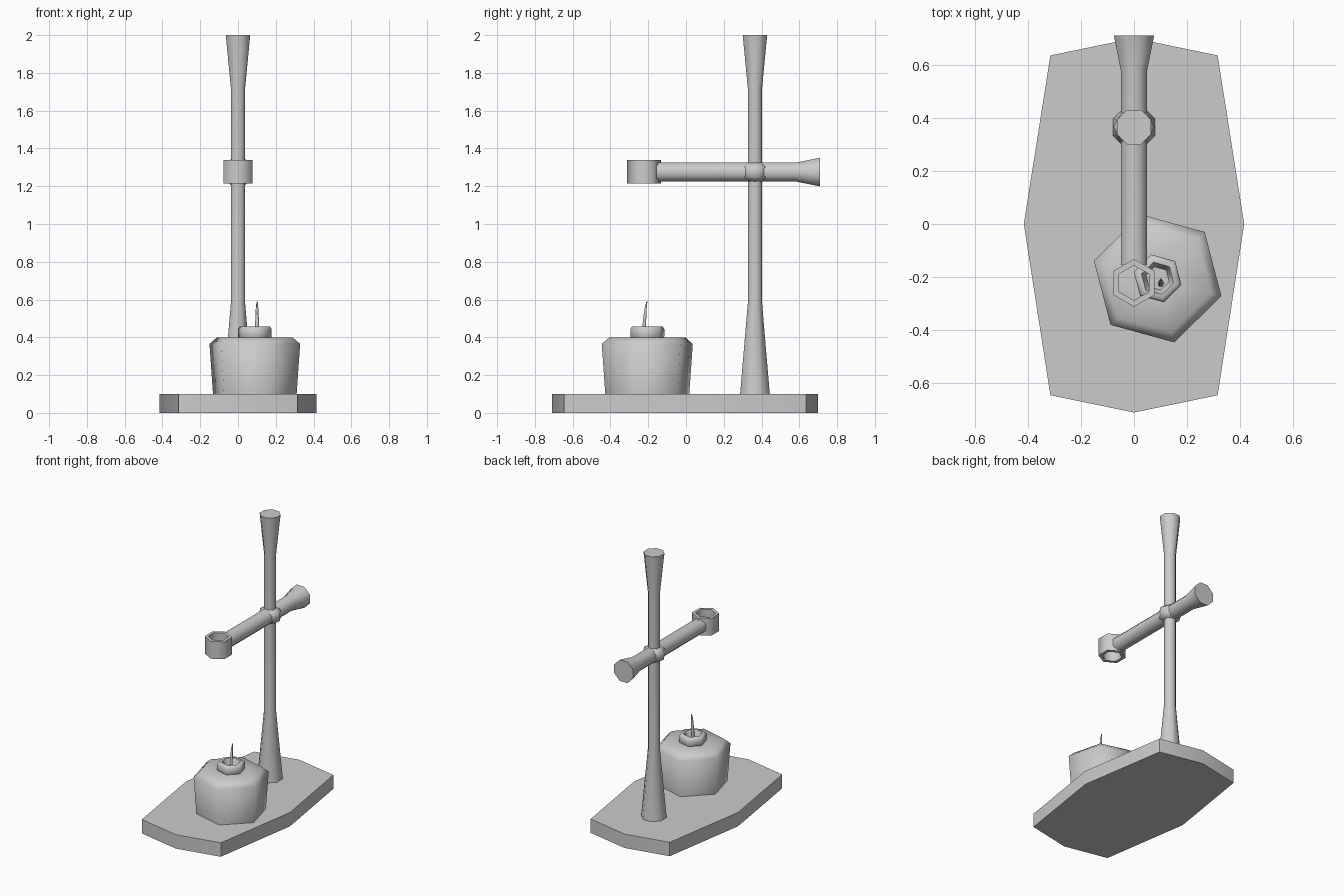
import bpy
import bmesh
import math
from mathutils import Matrix, Vector

if "Cube" in bpy.data.objects:
    bpy.data.objects.remove(bpy.data.objects["Cube"])


def finish(name, bm, matrix=Matrix(), angle=50):
    bmesh.ops.recalc_face_normals(bm, faces=bm.faces)
    bm.transform(matrix)
    mesh = bpy.data.meshes.new(name)
    bm.to_mesh(mesh)
    bm.free()
    obj = bpy.data.objects.new(name, mesh)
    bpy.context.collection.objects.link(obj)
    bpy.ops.object.select_all(action='DESELECT')
    obj.select_set(True)
    bpy.context.view_layer.objects.active = obj
    bpy.ops.object.shade_smooth_by_angle(angle=math.radians(angle))
    return obj


def lathe(name, profile, sides, start=0, matrix=Matrix(), path=None, loop=False, angle=50):
    """Low-poly turned solid from (radius, height) pairs; loop makes a tube."""
    bm = bmesh.new()
    rings = []
    for k, (r, z) in enumerate(profile):
        ox, oy = path[k] if path else (0, 0)
        rings.append([bm.verts.new((ox + r * math.cos(a), oy + r * math.sin(a), z))
                      for a in (math.radians(start) + math.tau * i / sides
                                for i in range(sides))])
    pairs = list(zip(rings, rings[1:]))
    if loop:
        pairs.append((rings[-1], rings[0]))
    else:
        bm.faces.new(rings[0])
        bm.faces.new(rings[-1])
    for a, b in pairs:
        for i in range(sides):
            j = (i + 1) % sides
            bm.faces.new((a[i], a[j], b[j], b[i]))
    return finish(name, bm, matrix, angle)


POLE_Y, ARM_Z = 0.365, 1.275
at_pole = Matrix.Translation((0, POLE_Y, 0))

# Long eight-sided base slab
outline = [(0, -0.71), (0.315, -0.645), (0.415, 0), (0.315, 0.635),
           (0, 0.70), (-0.315, 0.635), (-0.415, 0), (-0.315, -0.645)]
bm = bmesh.new()
slab = bm.faces.new([bm.verts.new((x, y, 0)) for x, y in outline])
top = bmesh.ops.extrude_face_region(bm, geom=[slab])
bmesh.ops.translate(bm, vec=Vector((0, 0, 0.1)),
                    verts=[v for v in top['geom'] if isinstance(v, bmesh.types.BMVert)])
finish("base", bm)

# Upright pole, flared at both ends
lathe("pole", [(0.086, 0.09), (0.041, 0.58), (0.041, 1.72), (0.07, 2.0)], 8, 22.5, at_pole)

# Faceted knot where arm and pole cross
lathe("crossing_knot", [(0.042, 1.225), (0.078, 1.25), (0.078, 1.30), (0.042, 1.325)],
      6, 0, at_pole, angle=65)

# Horizontal arm along y with a flared back end
along_y = Matrix.Translation((0, 0, ARM_Z)) @ Matrix.Rotation(math.radians(-90), 4, 'X')
lathe("arm", [(0.054, -0.155), (0.054, 0.58), (0.082, 0.71)], 8, 22.5, along_y)

# Hexagonal ring at the front of the arm
lathe("ring", [(0.09, 1.215), (0.09, 1.34), (0.066, 1.34), (0.066, 1.215)], 6, 30,
      Matrix.Translation((0, -0.222, 0)), loop=True, angle=65)

# Six-sided pot with a raised, hollowed neck
at_pot = Matrix.Translation((0.089, -0.205, 0))
lathe("pot", [(0.229, 0.09), (0.249, 0.365), (0.21, 0.398), (0.08, 0.40)],
      6, -15.4, at_pot, angle=65)
lathe("pot_neck", [(0.085, 0.39), (0.093, 0.405), (0.093, 0.445), (0.082, 0.457),
                   (0.063, 0.457), (0.045, 0.41)], 6, -15.4, at_pot, angle=65)

# Thin curved wick
lathe("wick", [(0.012, 0.40), (0.010, 0.48), (0.007, 0.55), (0.003, 0.59)], 6,
      matrix=Matrix.Translation((0.101, -0.22, 0)),
      path=[(0, -0.005), (0, 0), (0, 0.006), (0, 0.013)], angle=65)
